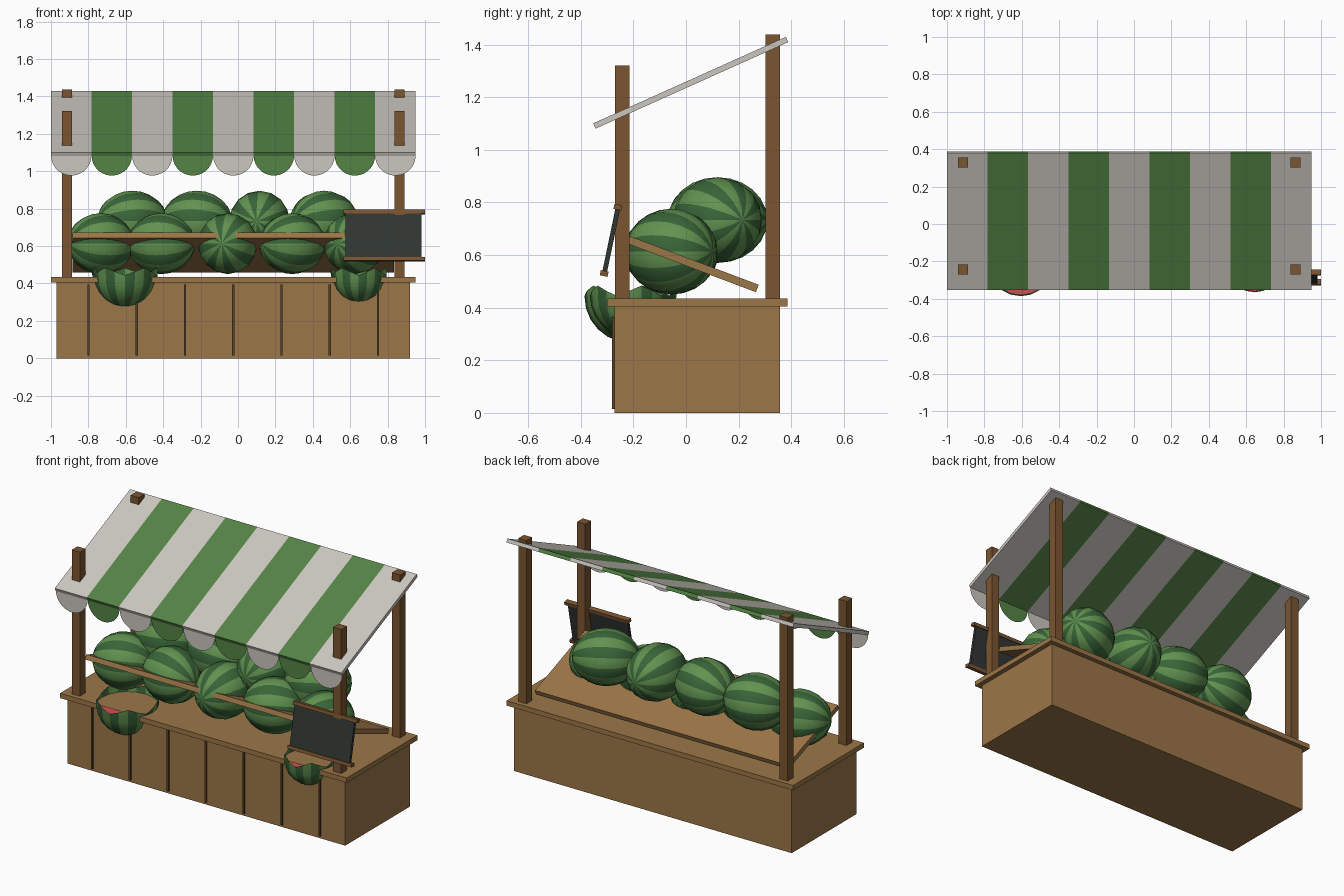
import bpy, bmesh, math
from mathutils import Matrix, Vector

if "Cube" in bpy.data.objects:
    bpy.data.objects.remove(bpy.data.objects["Cube"])

CX = -0.025  # stall centre line


def mat(name, r, g, b):
    m = bpy.data.materials.new(name)
    m.diffuse_color = (r, g, b, 1)
    m.use_nodes = True
    m.node_tree.nodes["Principled BSDF"].inputs["Base Color"].default_value = m.diffuse_color
    return m


WOOD = mat("light_wood", 0.33, 0.18, 0.065)
POST = mat("dark_wood", 0.20, 0.09, 0.03)
GROOVE = mat("groove_wood", 0.10, 0.05, 0.02)
WHITE = mat("white_cloth", 0.60, 0.57, 0.53)
GREEN = mat("green_cloth", 0.09, 0.23, 0.06)
RIND_L = mat("light_rind", 0.12, 0.29, 0.08)
RIND_D = mat("dark_rind", 0.04, 0.13, 0.04)
FLESH = mat("flesh", 0.60, 0.08, 0.08)
SLATE = mat("slate", 0.03, 0.037, 0.032)


def finish(bm, name, *mats):
    me = bpy.data.meshes.new(name)
    bm.to_mesh(me)
    bm.free()
    for m in mats:
        me.materials.append(m)
    ob = bpy.data.objects.new(name, me)
    bpy.context.collection.objects.link(ob)
    return ob


def box(name, center, size, m, tilt=0.0):
    bm = bmesh.new()
    bmesh.ops.create_cube(bm, size=1)
    bm.transform(Matrix.Diagonal((*size, 1)))
    ob = finish(bm, name, m)
    ob.location = center
    ob.rotation_euler.x = tilt
    return ob


# Counter with front plank grooves
box("counter_base", (CX, 0.043, 0.203), (1.89, 0.63, 0.406), WOOD)
box("counter_top", (CX, 0.043, 0.42), (1.95, 0.687, 0.03), WOOD)
for i in range(7):
    box("plank_groove", (CX + (i - 3) * 0.258, -0.274, 0.205), (0.012, 0.014, 0.38), GROOVE)

# Corner posts
for s in (-1, 1):
    box("front_post", (CX + s * 0.889, -0.243, 0.661), (0.055, 0.055, 1.32), POST)
    box("back_post", (CX + s * 0.889, 0.329, 0.7195), (0.055, 0.055, 1.437), POST)

# Sloped display board
box("display_board", (CX, 0.027, 0.565), (1.72, 0.522, 0.03), WOOD, -math.atan2(0.185, 0.49))

# Striped awning with scalloped valance
STRIPE = 1.95 / 9
SLOPE = math.atan2(0.33, 0.735)
for i in range(9):
    x = -1.0 + (i + 0.5) * STRIPE
    cloth = GREEN if i % 2 else WHITE
    box("awning_stripe", (x, 0.018, 1.255), (STRIPE, 0.803, 0.022), cloth, SLOPE)
    bm = bmesh.new()
    r = STRIPE / 2
    pts = [(-r, 1.095), (r, 1.095)]
    pts += [(r * math.cos(a), 1.085 - r * math.sin(a)) for a in (math.pi * k / 14 for k in range(15))]
    bm.faces.new([bm.verts.new((x + px, -0.342, pz)) for px, pz in reversed(pts)])
    finish(bm, "awning_scallop", cloth)


def rind_stripes(bm, segs):
    # Alternate light and dark bands around the pole axis
    for f in bm.faces:
        c = f.calc_center_median()
        k = int((math.atan2(c.y, c.x) % math.tau) / math.tau * segs)
        f.material_index = k % 2
        f.smooth = True


def melon(x, y, z, length, width, height, yaw):
    bm = bmesh.new()
    bmesh.ops.create_uvsphere(bm, u_segments=16, v_segments=12, radius=1)
    rind_stripes(bm, 16)
    bm.transform(Matrix.Rotation(math.pi / 2, 4, 'Y'))
    bm.transform(Matrix.Diagonal((length, width, height, 1)))
    ob = finish(bm, "melon", RIND_L, RIND_D)
    ob.location = (x, y, z)
    ob.rotation_euler.z = math.radians(yaw)


# Front and back rows of whole melons
for x, yaw in ((-0.735, 20), (-0.41, -10), (-0.055, 80), (0.29, 25), (0.62, 60)):
    melon(x, -0.055, 0.613, 0.18, 0.158, 0.163, yaw)
for x, yaw in ((-0.565, 15), (-0.22, -12), (0.115, 85), (0.46, 30)):
    melon(x, 0.12, 0.733, 0.19, 0.162, 0.163, yaw)


def half_melon(x, y, z, r):
    # Bowl of rind with a wavy rim
    bm = bmesh.new()
    bmesh.ops.create_uvsphere(bm, u_segments=20, v_segments=12, radius=r)
    bmesh.ops.delete(bm, geom=[v for v in bm.verts if v.co.z > 0.01], context='VERTS')
    for v in bm.verts:
        if v.co.z > -0.01:
            v.co.z += 0.022 - 0.02 * math.cos(5 * (math.atan2(v.co.y, v.co.x) + math.pi / 2))
    rind_stripes(bm, 20)
    finish(bm, "half_melon_rind", RIND_L, RIND_D).location = (x, y, z)
    bm = bmesh.new()
    bmesh.ops.create_circle(bm, cap_ends=True, segments=20, radius=r * 0.97)
    finish(bm, "half_melon_flesh", FLESH).location = (x, y, z - 0.008)


half_melon(-0.605, -0.21, 0.442, 0.176)
half_melon(0.645, -0.215, 0.442, 0.15)

# Leaning slate sign with two rails
LEAN = -math.atan2(0.053, 0.255)
box("sign_board", (0.777, -0.284, 0.657), (0.407, 0.018, 0.26), SLATE, LEAN)
box("sign_top_rail", (0.782, -0.259, 0.782), (0.435, 0.03, 0.02), POST, LEAN)
box("sign_bottom_rail", (0.782, -0.311, 0.53), (0.435, 0.03, 0.02), POST, LEAN)
